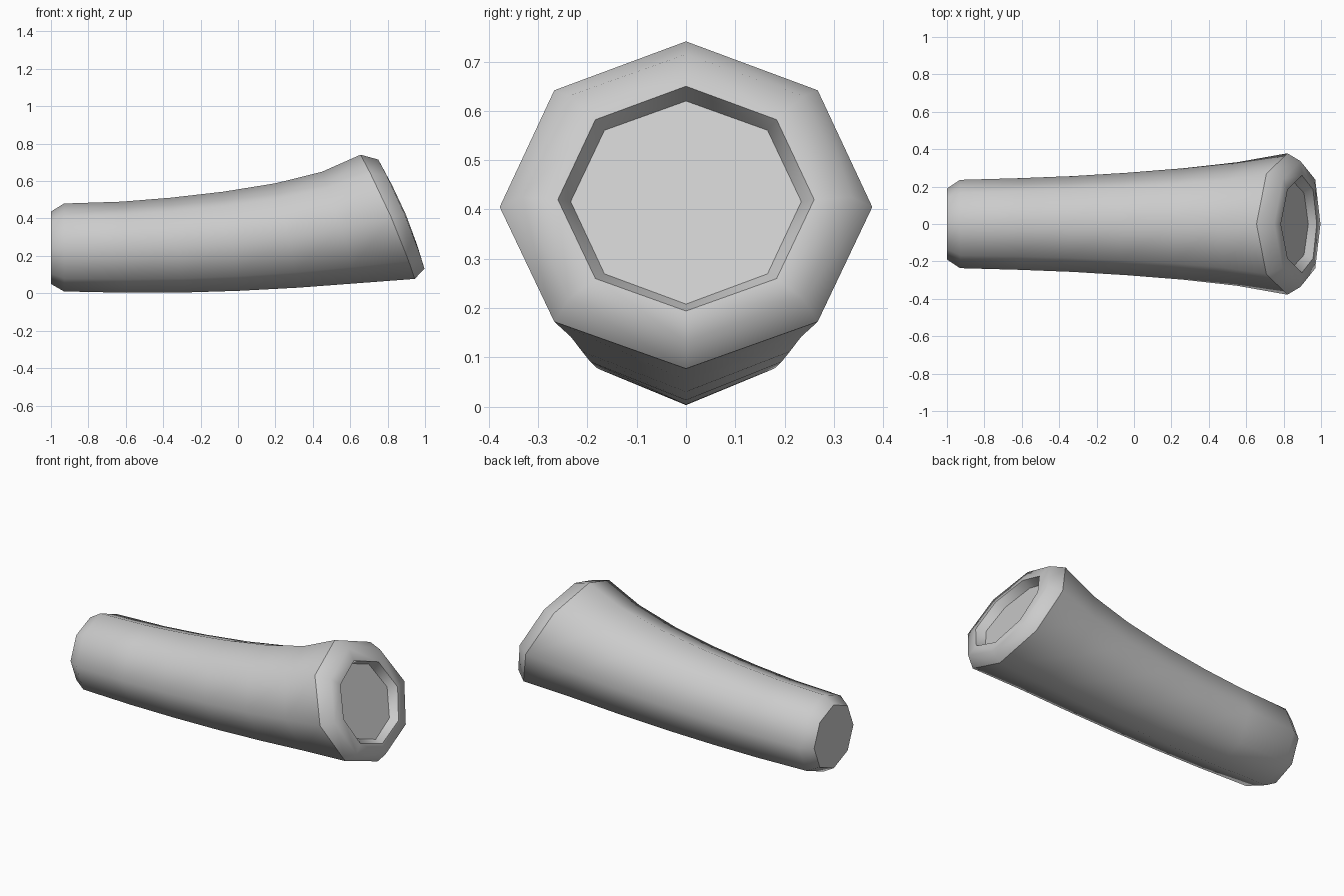
import bpy, bmesh, math
from mathutils import Vector

if "Cube" in bpy.data.objects:
    bpy.data.objects.remove(bpy.data.objects["Cube"])

SIDES = 8
# Each ring: top (x, z), mid (x, z), bottom (x, z), half width, sharp edge?
rings = [
    ((-1.0, .437), (-1.0, .243), (-1.0, .05), .19, True),       # rear cap
    ((-.93, .48), (-.93, .245), (-.93, .01), .236, False),      # rear chamfer
    ((-.62, .49), (-.61, .247), (-.6, .003), .245, False),
    ((-.36, .511), (-.33, .258), (-.3, .004), .256, False),
    ((-.08, .543), (-.035, .278), (0, .013), .274, False),
    ((.2, .588), (.265, .309), (.32, .03), .298, False),
    ((.45, .65), (.55, .352), (.64, .054), .33, False),
    ((.655, .741), (.82, .405), (.945, .077), .378, True),      # flared rim
    ((.75, .715), (.89, .425), (.997, .132), .336, False),      # lip
    ((.785, .65), (.898, .42), (.977, .194), .26, True),        # hole edge
    ((.735, .62), (.845, .416), (.932, .208), .234, True),      # hole floor
]


def ring_points(top, mid, bottom, width):
    """Octagon through top, side and bottom, slightly bowed along its height."""
    t, m, b = Vector(top), Vector(mid), Vector(bottom)
    for i in range(SIDES):
        a = math.tau * i / SIDES
        c = math.cos(a)
        p = m + (t - b) / 2 * c + ((t + b) / 2 - m) * c * c
        yield (p.x, width * math.sin(a), p.y)


# Loft the rings into one closed shell
bm = bmesh.new()
loops = [[bm.verts.new(p) for p in ring_points(*r[:4])] for r in rings]
for low, high in zip(loops, loops[1:]):
    for i in range(SIDES):
        j = (i + 1) % SIDES
        bm.faces.new((low[i], low[j], high[j], high[i]))
bm.faces.new(loops[0])
bm.faces.new(loops[-1])
bmesh.ops.recalc_face_normals(bm, faces=bm.faces)

# Smooth shading with sharp edges around caps, rim and hole
for f in bm.faces:
    f.smooth = True
for loop, r in zip(loops, rings):
    if r[4]:
        for i in range(SIDES):
            bm.edges.get((loop[i], loop[(i + 1) % SIDES])).smooth = False

mesh = bpy.data.meshes.new("flared_tube")
bm.to_mesh(mesh)
bm.free()
tube = bpy.data.objects.new("flared_tube", mesh)
bpy.context.collection.objects.link(tube)
